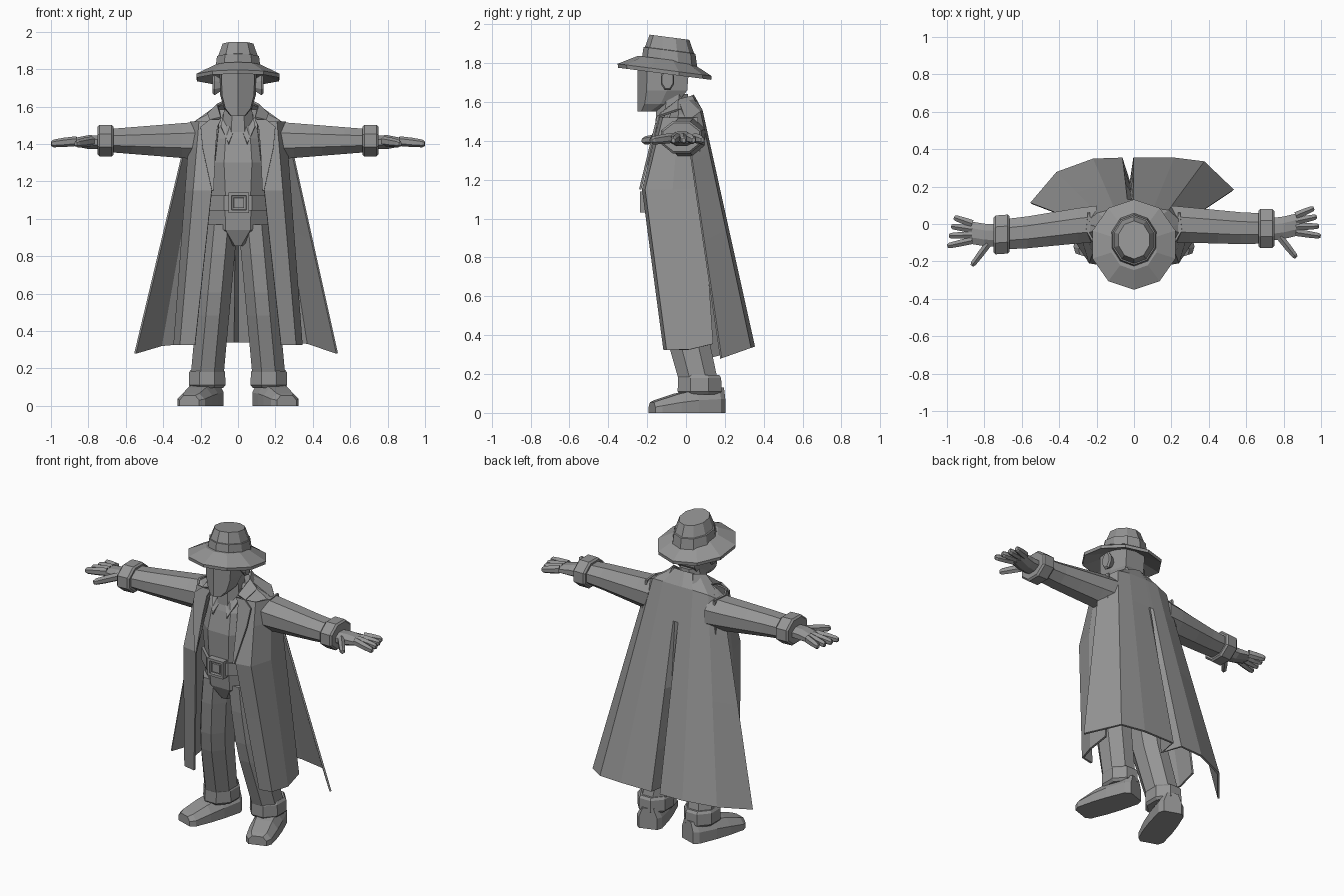
import bpy, bmesh
from math import pi, cos, sin
from mathutils import Vector, Matrix

if "Cube" in bpy.data.objects:
    bpy.data.objects.remove(bpy.data.objects["Cube"], do_unlink=True)

COLOUR = (0.3, 0.3, 0.3, 1)
grey = bpy.data.materials.new("plain grey")
grey.use_nodes = True
grey.diffuse_color = COLOUR
grey.node_tree.nodes["Principled BSDF"].inputs["Base Color"].default_value = COLOUR

ALONG_X, ALONG_Y, ALONG_Z = Vector((1, 0, 0)), Vector((0, 1, 0)), Vector((0, 0, 1))
CLOTH = 0.012


def finish(name, bm, thickness=0):
    bmesh.ops.recalc_face_normals(bm, faces=bm.faces)
    mesh = bpy.data.meshes.new(name)
    bm.to_mesh(mesh)
    bm.free()
    mesh.materials.append(grey)
    part = bpy.data.objects.new(name, mesh)
    bpy.context.scene.collection.objects.link(part)
    if thickness:
        solidify = part.modifiers.new("thickness", "SOLIDIFY")
        solidify.thickness = thickness
        solidify.offset = 0


def skin(name, rows, closed=False, thickness=0):
    """Bridge equal rows of points, as a capped tube or a thick sheet."""
    bm = bmesh.new()
    verts = [[bm.verts.new(point) for point in row] for row in rows]
    count = len(rows[0])
    for lower, upper in zip(verts, verts[1:]):
        for i in range(count if closed else count - 1):
            j = (i + 1) % count
            bm.faces.new((lower[i], lower[j], upper[j], upper[i]))
    if closed:
        bm.faces.new(verts[0])
        bm.faces.new(verts[-1])
    finish(name, bm, thickness)


def ring(centre, across, up, sides=8):
    """Polygon whose flat sides face along the first half-axis vector."""
    grow = 1 / cos(pi / sides)
    angles = [2 * pi * (i + 0.5) / sides for i in range(sides)]
    return [Vector(centre) + grow * (across * cos(a) + up * sin(a)) for a in angles]


def stack(name, centre_y, levels, sides=8, tilt=0):
    """Horizontal rings given as height, half width and half depth."""
    lean = ALONG_Y + ALONG_Z * tilt
    skin(name, [ring((0, centre_y, z), ALONG_X * width, lean * depth, sides)
                for z, width, depth in levels], closed=True)


def mirrored(points, side):
    return [Vector((side * p[0], p[1], p[2])) for p in points]


def posed(points, side):
    """Place arm points, with the right arm swept a little forward."""
    sweep = 0.07 if side < 0 else 0
    return [p - ALONG_Y * sweep * max(0, abs(p.x) - 0.25) for p in mirrored(points, side)]


# Head with a ridged blank face
ridge, cheek, temple, nape = (0, 0), (0.09, 0.05), (0.1, 0.16), (0.07, 0.27)
half = [cheek, temple, nape]
outline = [ridge] + half + [(-x, y) for x, y in reversed(half)]
skin("head", [[(x * scale, y * scale - 0.25, z) for x, y in outline]
              for z, scale in ((1.55, 0.4), (1.59, 0.75), (1.66, 0.95), (1.83, 1))], closed=True)
stack("neck", -0.07, [(1.42, 0.09, 0.09), (1.64, 0.07, 0.08)])

# Hat brim pointed to the front, then band and flat crown
stack("hat_brim", -0.11, [(1.79, 0.1, 0.12), (1.745, 0.22, 0.228), (1.765, 0.222, 0.23), (1.82, 0.12, 0.13)],
      sides=10, tilt=-0.13)
stack("hat_crown", -0.085, [(z, radius, radius + 0.015) for z, radius in
                            ((1.79, 0.122), (1.865, 0.112), (1.867, 0.105), (1.933, 0.082))],
      sides=10, tilt=-0.13)

# Shirt, trouser seat and belt
stack("shirt", -0.045, [(1.1, 0.16, 0.15), (1.3, 0.18, 0.155), (1.43, 0.16, 0.125), (1.5, 0.1, 0.1)])
stack("trouser_seat", -0.04, [(0.855, 0.04, 0.1), (0.94, 0.16, 0.14), (1.1, 0.17, 0.155)])
stack("belt", -0.04, [(z, 0.18, 0.17) for z in (1.045, 1.125)])

# Buckle frame stepped inwards from a block
bm = bmesh.new()
bmesh.ops.create_cube(bm, size=0.11, matrix=Matrix.Translation((0.005, -0.215, 1.085))
                      @ Matrix.Diagonal((1, 0.4, 1, 1)))
bm.normal_update()
front = [face for face in bm.faces if face.normal.y < -0.9]
for border, push in ((0.022, 0), (0.004, -0.015), (0.012, 0), (0.002, 0.01)):
    bmesh.ops.inset_region(bm, faces=front, thickness=border, depth=push)
finish("belt_buckle", bm)

# Coat shoulders
stack("coat_yoke", -0.01, [(1.3, 0.26, 0.12), (1.49, 0.27, 0.09), (1.535, 0.21, 0.07), (1.585, 0.11, 0.07)])

# Coat back from the nape, flaring to the hem, with a pleat beside the middle
columns = (-1, -0.75, -0.4, -0.12, -0.04, 0, 0.4, 0.7, 1)
rows = [[(0.12 * u, 0.035 - 0.07 * u * u, 1.635 - 0.04 * u * u) for u in columns]]
for drop in (0, 0.17, 0.5, 0.8, 1):
    row = []
    for u in columns:
        # the right flap wraps further round than the left
        power, fold = (4, 0.16) if u < 0 else (6, 0.09)
        wrap = abs(u) ** power
        pleat = 0.15 * max(0, drop - 0.17) if u == -0.04 else 0
        row.append((u * (0.26 + 0.27 * drop) + 0.01 * u * (1 - u) * drop,
                    0.08 + 0.27 * drop - pleat - wrap * (0.08 + fold * drop),
                    1.555 - 1.215 * drop - 0.06 * wrap))
    rows.append(row)
skin("coat_back", rows, thickness=CLOTH)


def coat_drop(z):
    return (1.52 - z) / 1.2


def coat_face(z):
    """Depth of the coat front: out to the waist, then back to the hem."""
    drop = coat_drop(z)
    return max(0.16 * drop - 0.27, -0.13 - 0.3 * drop)


def coat_row(z):
    drop, face = coat_drop(z), coat_face(z)
    opening, flank, slit = 0.1 + 0.13 * drop, 0.25 + 0.09 * drop, 0.06 + 0.08 * drop
    corner = opening + 0.7 * (flank - opening)
    return [(opening, face, z), (corner, face + 0.015, z),
            (flank, (face + slit) / 2, z), (flank - 0.01, slit, z + 0.03 * drop)]


for side, tag in ((1, "left"), (-1, "right")):
    # Coat front panel, lapel, collar over the shoulder and shirt collar
    skin(tag + "_coat_front", [mirrored(coat_row(z), side) for z in (1.52, 1.38, 1.15, 0.8, 0.325)],
         thickness=CLOTH)
    lapel = [(1.53, 0.09, 0.15), (1.49, 0.11, 0.2), (1.38, 0.12, 0.19), (1.15, 0.13, 0.14)]
    skin(tag + "_lapel", [mirrored([(x, coat_face(z) - 0.015, z) for x in (inner, outer)], side)
                          for z, inner, outer in lapel], thickness=CLOTH)
    collar = [[(0.07, 0.03, 1.63), (0.09, 0.07, 1.56)], [(0.11, -0.04, 1.61), (0.16, -0.04, 1.56)],
              [(0.09, -0.13, 1.54), (0.15, -0.14, 1.525)]]
    skin(tag + "_coat_collar", [mirrored(edge, side) for edge in collar], thickness=CLOTH)
    flap = [[(0.08, -0.08, 1.56), (0.09, -0.13, 1.49)], [(0.02, -0.15, 1.47), (0.05, -0.185, 1.4)]]
    skin(tag + "_shirt_collar", [mirrored(edge, side) for edge in flap], thickness=CLOTH)

    # Sleeve tapering to a turned cuff
    def arm_ring(x, depth, height):
        bend = -0.06 * min(x - 0.2, 0.4)
        return posed(ring((x, bend, 1.418), ALONG_Y * depth, ALONG_Z * height), side)

    skin(tag + "_sleeve", [arm_ring(x, 0.105 - 0.035 * x, 0.117 - 0.08 * x)
                           for x in (0.2, 0.3, 0.45, 0.57, 0.7)], closed=True)
    skin(tag + "_cuff", [arm_ring(x, 0.104 - chamfer, 0.084 - chamfer) for x, chamfer in
                         ((0.665, 0.01), (0.675, 0), (0.74, 0), (0.75, 0.01))], closed=True)

    # Palm, then fingers fanned out from it
    skin(tag + "_palm", [posed(ring((x, y, 1.41), ALONG_Y * 0.06, ALONG_Z * thick), side)
                         for x, y, thick in ((0.72, -0.03, 0.035), (0.8, -0.02, 0.037), (0.885, 0, 0.02))],
         closed=True)
    fingers = [("thumb", (0.78, -0.07), -0.9, 0.14)]
    for i, name in enumerate(("index", "middle", "ring", "little")):
        fingers.append((name, (0.865, 0.03 * i - 0.045), 0.18 * i - 0.15, 0.135 - 0.01 * i))
    for name, root, angle, length in fingers:
        along = Vector((cos(angle), sin(angle), -0.1))
        level = ALONG_Z.cross(along)
        start = Vector((*root, 1.415))
        skin(tag + "_" + name + "_finger",
             [posed(ring(start + along * length * t, level * radius, ALONG_Z * radius * 1.2, 6), side)
              for t, radius in ((0, 0.019), (0.5, 0.018), (0.9, 0.015), (1, 0.009))], closed=True)

    # Ear
    skin(tag + "_ear", [mirrored(ring((x, -0.095, 1.715), ALONG_Y * size, ALONG_Z * size * 1.6), side)
                        for x, size in ((0.09, 0.02), (0.125, 0.034), (0.135, 0.028))], closed=True)

    # Trouser leg with the knee forward, and its turn-up
    hip, ankle = Vector((0.09, -0.04, 0.97)), Vector((0.165, 0.065, 0.16))
    leg = []
    for t in (0, 0.2, 0.45, 0.6, 1):
        centre = hip.lerp(ankle, t) - ALONG_Y * 0.04 * sin(pi * t)
        leg.append(mirrored(ring(centre, ALONG_X * 0.088, ALONG_Y * (0.13 - 0.03 * t)), side))
    skin(tag + "_trouser_leg", leg, closed=True)
    skin(tag + "_turn_up", [mirrored(ring((0.165, 0.07, z), ALONG_X * size, ALONG_Y * (size + 0.015)), side)
                            for z, size in ((0.095, 0.085), (0.11, 0.098), (0.18, 0.096), (0.195, 0.086))],
         closed=True)

    # Shoe pointing outwards, heel to toe
    heel, toe = Vector((0.14, 0.185, 0)), Vector((0.26, -0.175, 0))
    sideways = (toe - heel).cross(ALONG_Z).normalized()
    shoe = []
    for t in (0, 0.08, 0.4, 0.65, 0.92, 1):
        width = 0.055 + 0.03 * min(1, 10 * t * (1 - t))
        height = 0.13 - 0.075 * t * t
        section = [(1, 0), (1, 0.55), (0.6, 1), (-0.6, 1), (-1, 0.55), (-1, 0)]
        shoe.append(mirrored([heel.lerp(toe, t) - sideways * width * u + ALONG_Z * height * v
                              for u, v in section], side))
    skin(tag + "_shoe", shoe, closed=True)
